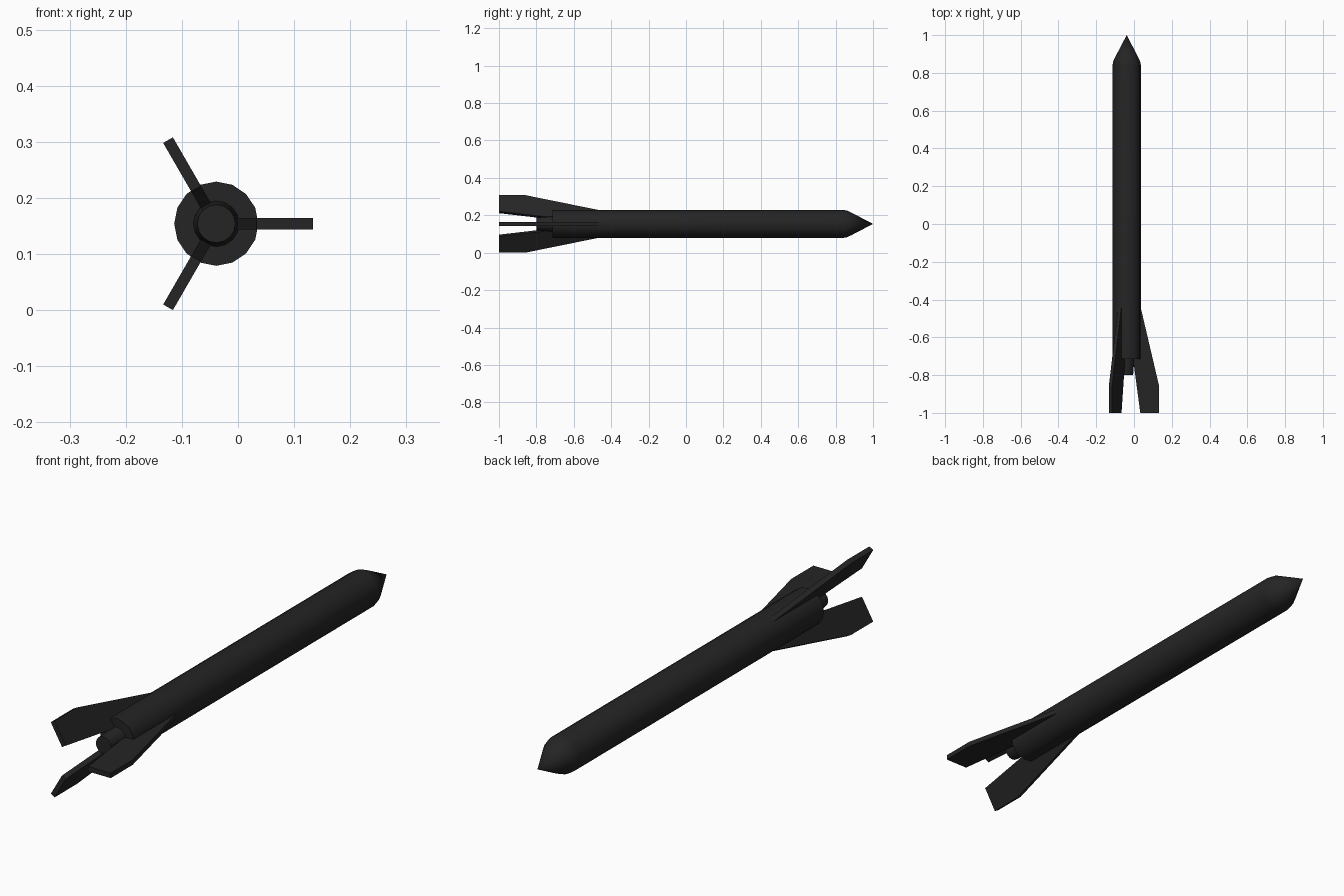
import bpy, bmesh, math
from mathutils import Matrix, Vector

if "Cube" in bpy.data.objects:
    bpy.data.objects.remove(bpy.data.objects["Cube"])

CX, CZ = -0.0387, 0.154   # long axis of the rocket, running along y
SIDES = 16

dark = bpy.data.materials.new("charcoal")
dark.diffuse_color = (0.018, 0.018, 0.018, 1)
dark.use_nodes = True
dark.node_tree.nodes["Principled BSDF"].inputs["Base Color"].default_value = dark.diffuse_color


def finish(name, bm, smooth):
    bmesh.ops.recalc_face_normals(bm, faces=bm.faces)
    mesh = bpy.data.meshes.new(name)
    bm.to_mesh(mesh)
    bm.free()
    mesh.materials.append(dark)
    ob = bpy.data.objects.new(name, mesh)
    ob.location = (CX, 0, CZ)
    bpy.context.collection.objects.link(ob)
    if smooth:
        bpy.ops.object.select_all(action='DESELECT')
        ob.select_set(True)
        bpy.context.view_layer.objects.active = ob
        bpy.ops.object.shade_smooth_by_angle(angle=math.radians(35))
    return ob


def lathe(name, profile):
    """Revolve (y, radius) points about the y axis, capping open ends."""
    bm = bmesh.new()
    rings = []
    for y, r in profile:
        if r == 0:
            rings.append([bm.verts.new((0, y, 0))] * SIDES)
        else:
            rings.append([bm.verts.new((r * math.cos(a), y, r * math.sin(a)))
                          for a in (math.tau * i / SIDES for i in range(SIDES))])
    for lo, hi in zip(rings, rings[1:]):
        for i in range(SIDES):
            j = (i + 1) % SIDES
            quad = list(dict.fromkeys((lo[i], lo[j], hi[j], hi[i])))
            bm.faces.new(quad)
    for (y, r), ring in ((profile[0], rings[0]), (profile[-1], rings[-1])):
        if r > 0:
            bm.faces.new(ring)
    return finish(name, bm, True)


def fin(name, angle):
    """Flat plate with a swept outline, turned about the y axis."""
    outline = [(0.034, -0.27), (0.172, -0.86), (0.172, -1.0),
               (0.072, -1.0), (0.034, -0.715)]
    bm = bmesh.new()
    face = bm.faces.new([bm.verts.new((r, y, -0.01)) for r, y in outline])
    ext = bmesh.ops.extrude_face_region(bm, geom=[face])
    top = [v for v in ext["geom"] if isinstance(v, bmesh.types.BMVert)]
    bmesh.ops.translate(bm, verts=top, vec=Vector((0, 0, 0.02)))
    bmesh.ops.rotate(bm, verts=bm.verts, cent=(0, 0, 0),
                     matrix=Matrix.Rotation(angle, 3, 'Y'))
    return finish(name, bm, False)


# Body tube with pointed nose
lathe("body", [(-0.715, 0.075), (0.84, 0.075), (0.862, 0.071),
               (0.885, 0.060), (1.0, 0)])

# Tapered exhaust nozzle
lathe("nozzle", [(-0.80, 0.034), (-0.70, 0.042)])

# Three tail fins
for k in range(3):
    fin(f"tail_fin_{k + 1}", math.tau * k / 3)
